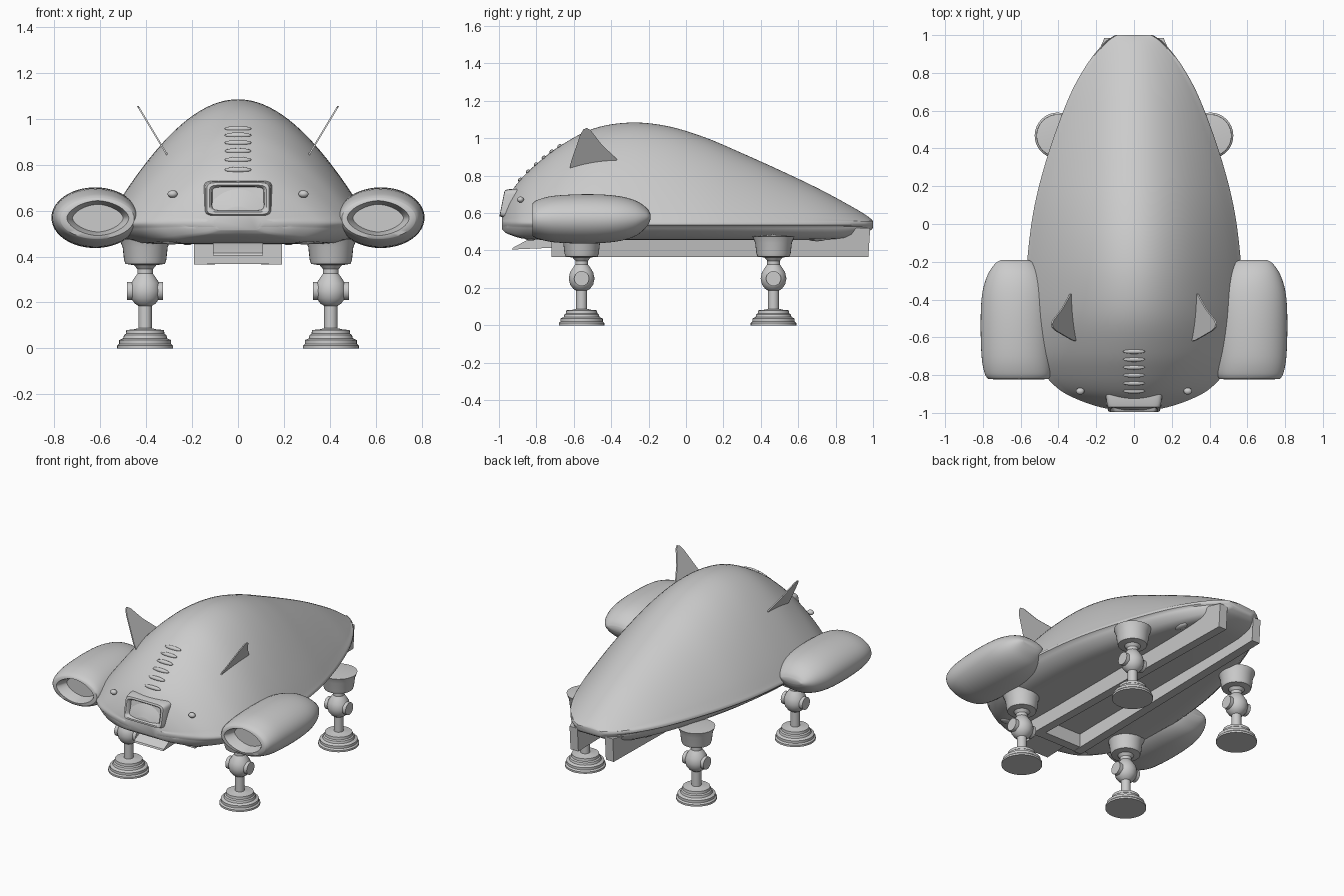
import bpy, bmesh, math
from mathutils import Vector, Matrix

if "Cube" in bpy.data.objects:
    bpy.data.objects.remove(bpy.data.objects["Cube"])

RIM = 0.545


def finish(name, bm, mirror=False, angle=40):
    bmesh.ops.recalc_face_normals(bm, faces=bm.faces)
    me = bpy.data.meshes.new(name)
    bm.to_mesh(me)
    bm.free()
    ob = bpy.data.objects.new(name, me)
    bpy.context.collection.objects.link(ob)
    bpy.ops.object.select_all(action='DESELECT')
    bpy.context.view_layer.objects.active = ob
    ob.select_set(True)
    bpy.ops.object.shade_smooth_by_angle(angle=math.radians(angle))
    if mirror:
        ob.modifiers.new("mirror", 'MIRROR')
    return ob


def smooth_rows(rows, steps):
    """Catmull-Rom interpolation through rows of numbers."""
    out = []
    for i in range(len(rows) - 1):
        a, b, c, d = (rows[max(i - 1, 0)], rows[i], rows[i + 1], rows[min(i + 2, len(rows) - 1)])
        for s in range(steps):
            t = s / steps
            out.append([0.5 * (2 * q + (r - p) * t + (2 * p - 5 * q + 4 * r - u) * t * t
                               + (3 * q - p - 3 * r + u) * t ** 3) for p, q, r, u in zip(a, b, c, d)])
    return out + [list(rows[-1])]


def loft(name, rings, mirror=False, angle=40):
    bm = bmesh.new()
    vs = [[bm.verts.new(p) for p in r] for r in rings]
    n = len(rings[0])
    for a, b in zip(vs, vs[1:]):
        for i in range(n):
            bm.faces.new((a[i], a[(i + 1) % n], b[(i + 1) % n], b[i]))
    bm.faces.new(vs[0])
    bm.faces.new(vs[-1])
    return finish(name, bm, mirror, angle)


def oval(y, cx, cz, hx, hz, e=2.0, shear=0.0, n=48):
    """Superellipse ring in the xz plane; e sets how square it is."""
    pts = []
    for i in range(n):
        c, s = math.cos(math.tau * i / n), math.sin(math.tau * i / n)
        x = hx * math.copysign(abs(c) ** (2 / e), c)
        z = hz * math.copysign(abs(s) ** (2 / e), s)
        pts.append((cx + x, y + shear * z, cz + z))
    return pts


def prism(name, profile, x0, x1, lean=0.0, z0=0.0, mirror=False):
    """Extrude a (y, z) profile along x, optionally leaning outward with height."""
    bm = bmesh.new()
    f = bm.faces.new([bm.verts.new((x0 + lean * (z - z0), y, z)) for y, z in profile])
    g = bmesh.ops.extrude_face_region(bm, geom=[f])
    bmesh.ops.translate(bm, vec=(x1 - x0, 0, 0),
                        verts=[v for v in g['geom'] if isinstance(v, bmesh.types.BMVert)])
    return finish(name, bm, mirror, 30)


def blob(name, loc, size, tilt=0.0, mirror=False):
    bm = bmesh.new()
    m = Matrix.Translation(loc) @ Matrix.Rotation(tilt, 4, 'X') @ Matrix.Diagonal((*size, 1))
    bmesh.ops.create_uvsphere(bm, u_segments=24, v_segments=12, radius=1, matrix=m)
    return finish(name, bm, mirror)


# Hull: y, half width, top z, bottom z
HULL = [(-0.985, 0.10, 0.615, 0.515), (-0.965, 0.19, 0.66, 0.495), (-0.93, 0.29, 0.72, 0.48),
        (-0.88, 0.385, 0.785, 0.465), (-0.80, 0.465, 0.862, 0.458), (-0.68, 0.53, 0.955, 0.455),
        (-0.50, 0.563, 1.05, 0.455), (-0.30, 0.565, 1.084, 0.455), (-0.10, 0.55, 1.065, 0.455),
        (0.10, 0.52, 1.005, 0.455), (0.30, 0.47, 0.92, 0.455), (0.50, 0.405, 0.83, 0.455),
        (0.70, 0.325, 0.735, 0.458), (0.85, 0.24, 0.655, 0.465), (0.95, 0.16, 0.597, 0.488),
        (0.99, 0.11, 0.568, 0.51), (1.0, 0.09, 0.556, 0.525)]
hull_rows = smooth_rows(HULL, 5)


def hull_ring(y, w, zt, zb):
    half = []
    for i in range(21):                       # bell shaped upper shell
        u = i / 20.5
        half.append((u * w, RIM + 0.008 + (zt - RIM - 0.008) * math.cos(u * math.pi / 2) ** 0.9))
    d = RIM - zb
    half += [(w, RIM + 0.012), (w + 0.006, RIM + 0.004), (w + 0.006, RIM - 0.008), (w - 0.006, RIM - 0.016)]
    half += [(w * u, RIM - d * t) for u, t in ((0.975, 0.3), (0.94, 0.5), (0.87, 0.78), (0.78, 0.95), (0.68, 1), (0.0, 1))]
    return [(x, y, z) for x, z in half] + [(-x, y, z) for x, z in half[-2:0:-1]]


loft("hull", [hull_ring(*r) for r in hull_rows], angle=50)

# Side engines with lens shaped recessed intakes: y, cx, cz, hx, hz
ENGINE = [(-0.82, 0.612, 0.565, 0.160, 0.088), (-0.79, 0.615, 0.567, 0.176, 0.105),
          (-0.70, 0.62, 0.568, 0.187, 0.125), (-0.52, 0.622, 0.569, 0.190, 0.132),
          (-0.37, 0.622, 0.57, 0.182, 0.122), (-0.27, 0.625, 0.572, 0.150, 0.095),
          (-0.21, 0.63, 0.577, 0.105, 0.05), (-0.19, 0.632, 0.58, 0.07, 0.015)]
rings = [oval(-0.75, 0.61, 0.567, 0.11, 0.06, 1.7), oval(-0.80, 0.61, 0.567, 0.125, 0.07, 1.7),
         oval(-0.822, 0.61, 0.567, 0.135, 0.076, 1.75)]
loft("engine", rings + [oval(*r) for r in smooth_rows(ENGINE, 4)], mirror=True, angle=50)

# Square nose frame with a recessed panel
NOSE = [(-0.86, 0.150, 0.078), (-0.92, 0.149, 0.078), (-0.965, 0.143, 0.075), (-0.982, 0.136, 0.070),
        (-0.984, 0.124, 0.059), (-0.976, 0.116, 0.053), (-0.955, 0.112, 0.050)]
loft("nose_frame", [oval(y, 0, 0.652, hx, hz, 8, 0.2) for y, hx, hz in NOSE], angle=50)

# Vent slats up the front of the hull
for i in range(6):
    y = -0.885 + 0.042 * i
    z = next(a[2] + (b[2] - a[2]) * (y - a[0]) / (b[0] - a[0])
             for a, b in zip(hull_rows, hull_rows[1:]) if a[0] <= y <= b[0])
    blob("vent_slat", (0, y, z - 0.002), (0.058, 0.013, 0.012), 0.6)

# Small lamps on the nose and under the rim
blob("nose_lamp", (0.285, -0.885, 0.672), (0.022, 0.018, 0.016), mirror=True)
blob("front_under_lamp", (0.29, -0.83, 0.466), (0.045, 0.03, 0.014), mirror=True)
blob("rear_under_lamp", (0.22, 0.70, 0.463), (0.025, 0.05, 0.014), mirror=True)

# Thin leaning fins
prism("fin", [(-0.62, 0.84), (-0.615, 0.875), (-0.565, 1.02), (-0.548, 1.048), (-0.53, 1.055),
              (-0.51, 1.043), (-0.45, 0.965), (-0.37, 0.89), (-0.37, 0.86)],
      0.318, 0.326, 0.6, 0.865, True)

# Belly rails, front cross wall and ramp lip
prism("belly_rail", [(-0.72, 0.365), (0.975, 0.365), (0.985, 0.52), (0.9, 0.52), (0.8, 0.47), (-0.72, 0.47)],
      0.135, 0.192, mirror=True).data.transform(Matrix())
for v in bpy.data.objects["belly_rail"].data.vertices:   # rails taper in with the tail
    if v.co.y > 0.9:
        v.co.x -= 0.035
prism("belly_front_wall", [(-0.72, 0.367), (-0.66, 0.367), (-0.66, 0.47), (-0.72, 0.47)], -0.14, 0.14)
prism("ramp_lip", [(-0.93, 0.405), (-0.925, 0.415), (-0.86, 0.45), (-0.8, 0.47), (-0.7, 0.47), (-0.7, 0.415)],
      -0.108, 0.108)

# Landing legs: lathed socket, strut, ball joint and stepped foot
LEG = [(0, 0), (0.122, 0), (0.122, 0.012), (0.113, 0.02), (0.113, 0.036), (0.096, 0.044), (0.092, 0.058),
       (0.084, 0.064), (0.082, 0.08), (0.05, 0.083), (0.029, 0.088), (0.029, 0.185), (0.045, 0.195),
       (0.062, 0.218), (0.069, 0.25), (0.062, 0.283), (0.045, 0.31), (0.034, 0.325), (0.034, 0.345),
       (0.048, 0.362), (0.086, 0.368), (0.092, 0.385), (0.098, 0.44), (0.112, 0.475), (0, 0.485)]
for name, y in (("front_leg", -0.558), ("rear_leg", 0.468)):
    bm = bmesh.new()
    vs = [bm.verts.new((0.404 + r, y, z)) for r, z in LEG]
    es = [bm.edges.new(p) for p in zip(vs, vs[1:])]
    bmesh.ops.spin(bm, geom=vs + es, cent=(0.404, y, 0), axis=(0, 0, 1), angle=math.tau, steps=32)
    bmesh.ops.remove_doubles(bm, verts=bm.verts, dist=1e-5)
    m = Matrix.Translation((0.404, y, 0.25)) @ Matrix.Rotation(math.pi / 2, 4, 'Y')
    bmesh.ops.create_cone(bm, cap_ends=True, segments=24, radius1=0.04, radius2=0.04, depth=0.156, matrix=m)
    finish(name, bm, True, 35)
